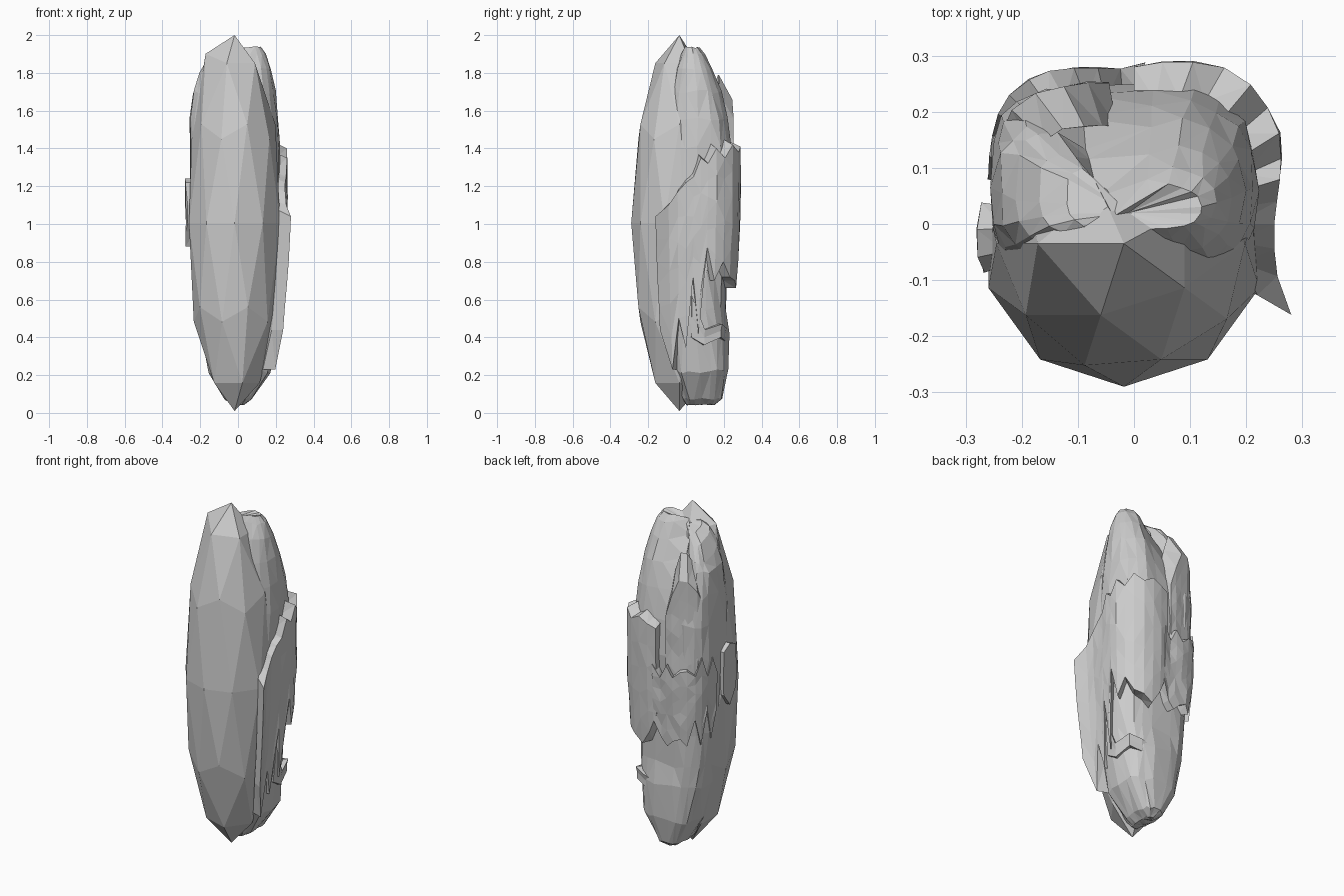
import bpy, bmesh, math, random
from mathutils import Vector

if "Cube" in bpy.data.objects:
    bpy.data.objects.remove(bpy.data.objects["Cube"])
random.seed(4)

def finish(name, bm):
    bmesh.ops.recalc_face_normals(bm, faces=bm.faces[:])
    me = bpy.data.meshes.new(name)
    bm.to_mesh(me)
    bm.free()
    ob = bpy.data.objects.new(name, me)
    bpy.context.collection.objects.link(ob)
    return ob

def lerp_table(t, z):
    if z <= t[0][0]:
        return t[0][1:]
    for a, b in zip(t, t[1:]):
        if z <= b[0]:
            f = (z - a[0]) / (b[0] - a[0])
            return [p + (q - p) * f for p, q in zip(a[1:], b[1:])]
    return t[-1][1:]

# smooth front core: stretched low-poly sphere, its back half sunk under the broken rock
bm = bmesh.new()
bmesh.ops.create_icosphere(bm, subdivisions=2, radius=1)
for v in bm.verts:
    x, y, z = v.co
    if z > 0.8 and y > -0.2 and -x < -0.3:
        x, z = x * 1.15, z + 0.05          # raised shoulder left of the tip
    depth = 0.255 if y < 0 or z < 0 else 0.19
    v.co = (-0.018 - x * 0.254, -0.035 + y * depth, 1.005 + z * 0.995)
finish("front_core", bm)

# broken back mass: z, left x, right x, front y, back y
BACK = [(0.045, -0.025, 0.03, 0.0, 0.155), (0.075, -0.07, 0.075, -0.02, 0.19),
        (0.22, -0.15, 0.175, -0.08, 0.22), (0.43, -0.20, 0.20, -0.12, 0.226),
        (0.55, -0.217, 0.212, -0.13, 0.215), (0.75, -0.24, 0.217, -0.14, 0.218),
        (1.0, -0.25, 0.222, -0.14, 0.238), (1.2, -0.255, 0.222, -0.14, 0.248),
        (1.4, -0.257, 0.222, -0.13, 0.252), (1.56, -0.252, 0.215, -0.11, 0.235),
        (1.7, -0.238, 0.196, -0.09, 0.198), (1.82, -0.212, 0.172, -0.06, 0.15),
        (1.90, -0.17, 0.145, -0.03, 0.105), (1.935, -0.12, 0.12, -0.01, 0.075)]

def back_point(a, z):
    x0, x1, y0, y1 = lerp_table(BACK, z)
    c, s = math.cos(a), math.sin(a)
    e = 0.6 if c < 0 and s > 0 else 0.75   # squarer rear left corner
    x = (x0 + x1) / 2 + (x1 - x0) / 2 * math.copysign(abs(c) ** e, c)
    y = (y0 + y1) / 2 + (y1 - y0) / 2 * math.copysign(abs(s) ** e, s)
    # cleft between the two upper lobes
    if z > 1.3:
        d = math.degrees(a) - 96
        y -= 0.06 * math.exp(-(d / 15) ** 2) * min(1, (z - 1.3) / 0.3)
    # the upper left lobe slopes down towards the back
    if z > 1.75 and x < 0.0:
        z -= 0.08 * min(1, -x / 0.06) * min(1, max(0, (y + 0.02) / 0.1))
        y += 0.03 * min(1, -x / 0.1) * (y > 0.05)
    return Vector((x, y, z))

bm = bmesh.new()
N = 22
rings = []
for row in BACK:
    ring = []
    j = 0.003 if row[0] > 1.75 or row[0] < 0.1 else 0.006
    for i in range(N):
        p = back_point(2 * math.pi * i / N, row[0])
        p += Vector((random.uniform(-j, j), random.uniform(-j, j), random.uniform(-2 * j, 2 * j)))
        ring.append(bm.verts.new(p))
    rings.append(ring)
for r, q in zip(rings, rings[1:]):
    for i in range(N):
        k = (i + 1) % N
        bm.faces.new((r[i], r[k], q[k], q[i]))
bm.faces.new(rings[0][::-1])
# the top sinks to a hollow between tip and lobes
tip = bm.verts.new((-0.01, 0.02, 1.90))
for i in range(N):
    bm.faces.new((rings[-1][i], rings[-1][(i + 1) % N], tip))
bmesh.ops.triangulate(bm, faces=bm.faces[:])
finish("back_rock", bm)

# jagged plates: columns of (angle, bottom z, top z, radius), bulge shrinks downward
def plate(name, cols, taper=0.28, thick=0.05, rows=5, slope=0.0):
    bm = bmesh.new()
    def pt(col, f, inset):
        a, zb, zt, r = col
        z = zb + (zt - zb) * f
        r *= 1 - taper * max(0, 1.1 - z) ** 1.5
        r -= inset
        if 0 < f < 1:
            r += random.uniform(-0.006, 0.003)
        # inner top edge rises so the ledge slopes into the rock
        if inset and f == 1:
            z += slope
        a = math.radians(a)
        return bm.verts.new((r * math.cos(a), r * math.sin(a), z))
    out = [[pt(c, j / rows, 0) for j in range(rows + 1)] for c in cols]
    inn = [[pt(c, j / rows, thick) for j in range(rows + 1)] for c in cols]
    for i in range(len(cols) - 1):
        for j in range(rows):
            bm.faces.new((out[i][j], out[i+1][j], out[i+1][j+1], out[i][j+1]))
            bm.faces.new((inn[i][j], inn[i][j+1], inn[i+1][j+1], inn[i+1][j]))
        for j in (0, rows):
            bm.faces.new((out[i][j], inn[i][j], inn[i+1][j], out[i+1][j]))
    for i in (0, -1):
        for j in range(rows):
            bm.faces.new((out[i][j], out[i][j+1], inn[i][j+1], inn[i][j]))
    bmesh.ops.triangulate(bm, faces=bm.faces[:])
    return finish(name, bm)

plate("right_plate", [(-30, .44, 1.04, .325), (-20, .23, 1.10, .272), (-10, .50, 1.17, .254),
      (0, .34, 1.22, .250), (9, .72, 1.25, .258), (17, .42, 1.35, .272), (24, .88, 1.32, .287),
      (32, .70, 1.40, .305), (41, .80, 1.35, .316), (50, .72, 1.42, .324), (60, .70, 1.38, .322),
      (70, .66, 1.41, .307), (80, .74, 1.38, .293), (90, .86, 1.36, .28)], thick=0.07, slope=0.03)
plate("left_plate", [(86, .82, 1.15, .288), (95, .72, 1.08, .278), (103, .68, 1.16, .285),
      (111, .72, 1.10, .298), (119, .74, 1.14, .312), (126, .70, 1.15, .318), (134, .86, 1.12, .320),
      (141, .70, 1.22, .312), (148, .9, 1.10, .298), (155, .72, 1.2, .285), (163, .88, 1.1, .272)],
      thick=0.06)
plate("upper_left_plate", [(100, 1.1, 1.44, .255), (108, 1.04, 1.56, .265), (117, 1.1, 1.66, .275),
      (127, 1.05, 1.66, .292), (137, 1.1, 1.60, .298), (147, 1.08, 1.5, .285)],
      thick=0.08, slope=0.13)
plate("side_chip", [(172, .95, 1.2, .275), (182, .88, 1.24, .28), (192, .96, 1.22, .285),
      (198, 1.0, 1.1, .28)], taper=0.05, rows=3)
plate("lower_right_shard", [(8, .40, .62, .25), (25, .36, .44, .28), (45, .40, .47, .315),
      (60, .38, .45, .29), (74, .40, .43, .265)], rows=2)
